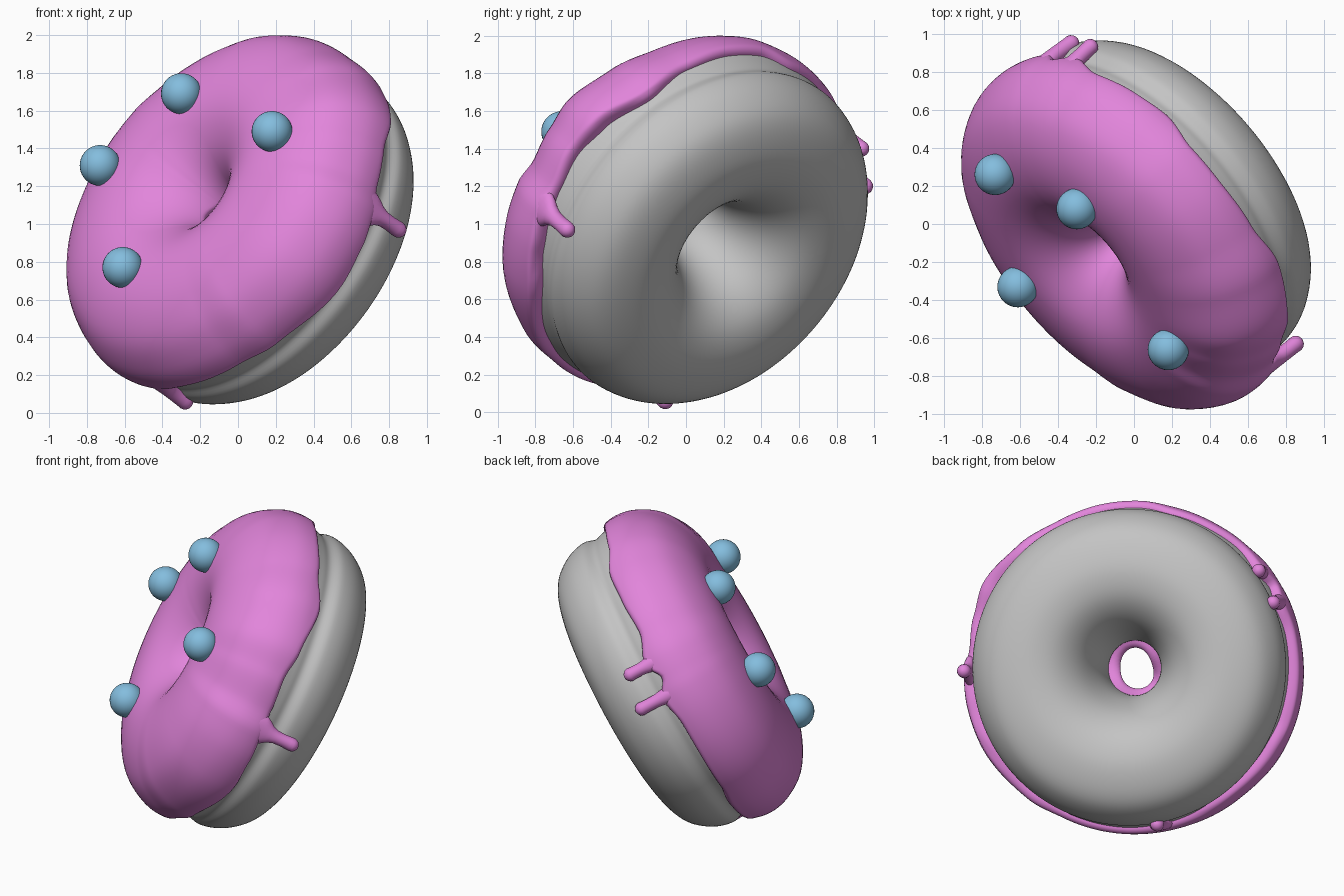
import bpy, bmesh, math
from mathutils import Vector

if "Cube" in bpy.data.objects:
    bpy.data.objects.remove(bpy.data.objects["Cube"])

# Tilted frame of the ring: axis points out of the iced face
C = Vector((0, 0, 1.03))
N = Vector((-.67, -.565, .48)).normalized()
E1 = (Vector((1, 0, 0)) - N * N.x).normalized()
E2 = N.cross(E1)


def world(r, a, h):
    return C + E1 * (r * math.cos(a)) + E2 * (r * math.sin(a)) + N * h


def polar(p):
    d = Vector(p) - C
    h = d.dot(N)
    x, y = d.dot(E1), d.dot(E2)
    return math.hypot(x, y), math.atan2(y, x) % math.tau, h


def material(name, col):
    m = bpy.data.materials.new(name)
    m.diffuse_color = (*col, 1)
    m.use_nodes = True
    m.node_tree.nodes["Principled BSDF"].inputs["Base Color"].default_value = m.diffuse_color
    return m


DOUGH = material("dough grey", (.55, .55, .55))
ICING = material("icing pink", (.76, .235, .71))
CANDY = material("candy blue", (.23, .51, .73))


def make(name, rows, mat, close_rows=False):
    """Skin a list of point rows; each row is a closed loop."""
    bm = bmesh.new()
    vs = [[bm.verts.new(p) for p in row] for row in rows]
    k = len(rows[0])
    for i in range(len(rows) if close_rows else len(rows) - 1):
        a, b = vs[i], vs[(i + 1) % len(rows)]
        for j in range(k):
            bm.faces.new((a[j], a[(j + 1) % k], b[(j + 1) % k], b[j]))
    bmesh.ops.recalc_face_normals(bm, faces=bm.faces)
    for f in bm.faces:
        f.smooth = True
    me = bpy.data.meshes.new(name)
    bm.to_mesh(me)
    bm.free()
    me.materials.append(mat)
    ob = bpy.data.objects.new(name, me)
    bpy.context.collection.objects.link(ob)
    return ob


# Cross-section of the dough (radius, height), from the hole over the top,
# with a shallow groove between the upper and lower halves
PROFILE = [Vector(p) for p in (
    (.17, .03), (.195, .17), (.28, .29), (.42, .38), (.57, .405), (.74, .37),
    (.89, .28), (.975, .15), (.998, .04), (.98, -.06), (.965, -.12), (.983, -.2),
    (.95, -.315), (.865, -.425), (.74, -.485), (.58, -.505), (.42, -.46),
    (.29, -.34), (.2, -.15))]


def spline(pts, steps):
    out, n = [], len(pts)
    for i in range(n):
        a, b, c, d = (pts[(i + k) % n] for k in (-1, 0, 1, 2))
        for s in range(steps):
            t = s / steps
            out.append(.5 * (2 * b + (c - a) * t + (2 * a - 5 * b + 4 * c - d) * t * t
                             + (3 * b - a - 3 * c + d) * t ** 3))
    return out


SEG = 240
ANG = [math.tau * i / SEG for i in range(SEG)]
section = spline(PROFILE, 5)
make("dough_ring", [[world(p.x, a, p.y) for a in ANG] for p in section], DOUGH, True)

# Wavy lower edge of the icing: place around the ring (x, y, z), height, radius
EDGE = [(.75, -.78, 1.05, -.03, 1.07), (.73, -.7, 1.2, -.02, 1.04),
        (.78, -.62, 1.4, 0, 1.06), (.81, -.5, 1.56, -.02, 1.085),
        (.79, -.2, 1.7, -.07, 1.055), (.62, 0, 1.84, -.02, 1.03),
        (.45, .25, 1.92, 0, 1.035), (.3, .4, 1.93, 0, 1.035),
        (.18, .58, 1.83, -.05, 1.025), (0, .7, 1.76, -.04, 1.025),
        (-.22, .78, 1.65, -.02, 1.03), (-.23, .93, 1.4, -.08, 1.045),
        (-.28, .94, 1.3, -.02, 1.045), (-.33, .95, 1.2, -.08, 1.05),
        (-.5, .75, 1.1, -.05, 1.05), (-.72, .62, .65, -.06, 1.06),
        (-.7, .5, .5, -.08, 1.06), (-.6, .2, .25, -.09, 1.04),
        (-.4, -.18, .18, -.03, 1.03), (-.3, -.45, .18, 0, 1.03),
        (0, -.66, .3, 0, 1.03), (.2, -.76, .38, -.02, 1.05),
        (.56, -.83, .66, -.07, 1.075), (.66, -.81, .87, -.05, 1.075)]
knots = sorted((polar(e[:3])[1], e[3], e[4]) for e in EDGE)


def edge(a):
    ks = [(knots[-1][0] - math.tau, *knots[-1][1:])] + knots + \
         [(knots[0][0] + math.tau, *knots[0][1:])]
    for k0, k1 in zip(ks, ks[1:]):
        if k0[0] <= a <= k1[0]:
            t = (a - k0[0]) / (k1[0] - k0[0])
            t = t * t * (3 - 2 * t)
            return k0[1] + (k1[1] - k0[1]) * t, k0[2] + (k1[2] - k0[2]) * t
    return 0, 1.03


# Icing shell: follows the dough, puffed outward, with rounded lips
top = spline(PROFILE, 16)[:16 * 12]
length = [0]
for p, q in zip(top, top[1:]):
    length.append(length[-1] + (q - p).length)


def on_top(s):
    i = 0
    while i < len(top) - 2 and length[i + 1] < s:
        i += 1
    t = (s - length[i]) / (length[i + 1] - length[i])
    d = (top[i + 1] - top[i]).normalized()
    return top[i].lerp(top[i + 1], t), Vector((-d.y, d.x))


def edge_length(h):
    for i in range(16 * 5, len(top) - 1):
        if top[i + 1].y <= h:
            t = (top[i].y - h) / (top[i].y - top[i + 1].y)
            return length[i] + t * (length[i + 1] - length[i])
    return length[-1]


ROWS, LIP = 52, .04
hole_dir = polar(C + Vector((-.75, .66, 0)))[1]
cols = []
for a in ANG:
    h_edge, r_edge = edge(a)
    s0 = .035 + .03 * math.sin(2 * a + 1)
    s1 = edge_length(h_edge - .01)
    col = []
    for j in range(ROWS + 1):
        u = j / ROWS
        u = u - math.sin(math.tau * u) / math.tau * .85     # denser at the lips
        p, nrm = on_top(s0 + (s1 - s0) * u)
        d = min((s1 - s0) * min(u, 1 - u), LIP) / LIP
        w = max(0, min(1, (u - .4) / .45))
        w = w * w * (3 - 2 * w)                             # puffed near the outer edge
        thick = .04 + max(-.01, r_edge - 1.035) * w
        thick += (.01 + .03 * math.cos(a - hole_dir) ** 2) * (1 - u) ** 5
        p = p + nrm * (-.012 + (thick + .012) * math.sqrt(max(0, 1 - (1 - d) ** 2)))
        col.append(world(p.x, a, p.y))
    cols.append(col)
make("icing", [[cols[i][j] for i in range(SEG)] for j in range(ROWS + 1)], ICING)

# Icing drips: flared at the icing edge, rounded at the tip
for k, (tip, flare) in enumerate([((.85, -.63, .97), .1), ((-.28, -.11, .06), .08),
                                  ((-.33, .95, 1.2), .05), ((-.23, .93, 1.4), .05)]):
    r1, a, h1 = polar(tip)
    h0, r0 = edge(a)
    h0 += .05
    r0 -= .045
    rad = E1 * math.cos(a) + E2 * math.sin(a)
    tan = N.cross(rad)
    rings = [(t, .04 + (flare - .04) * f, .042) for t, f in
             ((0, .9), (.15, 1), (.28, .7), (.4, .3), (.55, .05), (.75, 0), (.92, .05))]
    rings += [(1 + .042 * math.sin(f) / (h0 - h1), .043 * math.cos(f), .043 * math.cos(f))
              for f in (0, .4, .8, 1.15, 1.4, 1.56)]
    rows = []
    for t, w, d in rings:
        c = world(r0 + (r1 - r0) * min(1, t) ** 1.3, a, h0 + (h1 - h0) * t)
        rows.append([c + rad * d * math.cos(q) + tan * w * math.sin(q)
                     for q in (math.tau * i / 24 for i in range(24))])
    make(f"icing_drip_{k + 1}", rows, ICING)

# Candy balls pressed into the iced face
for k, pos in enumerate([(-.3, .08, 1.69), (.18, -.66, 1.49),
                         (-.73, .26, 1.31), (-.61, -.33, .77)]):
    bpy.ops.mesh.primitive_uv_sphere_add(segments=32, ring_count=20, radius=.108, location=pos)
    ob = bpy.context.object
    ob.name = f"candy_ball_{k + 1}"
    ob.data.materials.append(CANDY)
    bpy.ops.object.shade_smooth()
